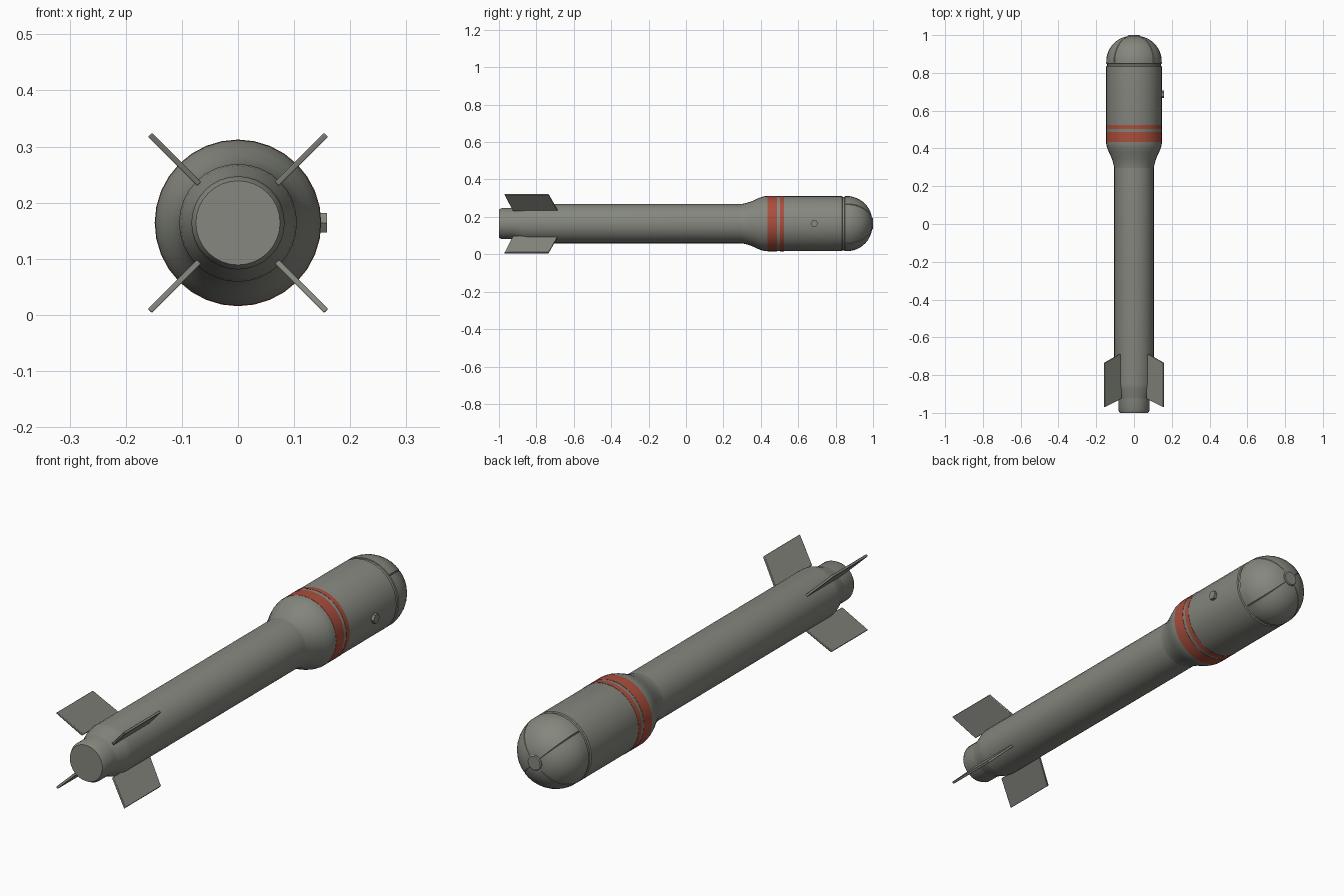
import bpy, bmesh, math
from mathutils import Matrix, Vector

cube = bpy.data.objects.get("Cube")
if cube:
    bpy.data.objects.remove(cube, do_unlink=True)

AXIS_Z = 0.164
SIDES = 32


def make_material(name, rgb):
    mat = bpy.data.materials.new(name)
    mat.use_nodes = True
    mat.diffuse_color = (*rgb, 1)
    mat.node_tree.nodes["Principled BSDF"].inputs["Base Color"].default_value = (*rgb, 1)
    return mat


grey = make_material("olive grey paint", (0.235, 0.245, 0.21))
red = make_material("red band paint", (0.40, 0.075, 0.045))


def add_object(name, bm, mat, angle=30):
    bmesh.ops.recalc_face_normals(bm, faces=bm.faces)
    mesh = bpy.data.meshes.new(name)
    bm.to_mesh(mesh)
    bm.free()
    mesh.materials.append(mat)
    obj = bpy.data.objects.new(name, mesh)
    bpy.context.collection.objects.link(obj)
    bpy.ops.object.select_all(action="DESELECT")
    obj.select_set(True)
    bpy.context.view_layer.objects.active = obj
    bpy.ops.object.shade_smooth_by_angle(angle=math.radians(angle))
    return obj


def lathe(name, profile, mat, seams=False):
    """Turn (y, radius) points about the long axis, with optional diagonal seams."""
    angles = [(2 * math.pi * i / SIDES, 0) for i in range(SIDES)]
    if seams:
        for q in range(4):
            mid = math.pi / 4 + q * math.pi / 2
            angles = [a for a in angles if abs(a[0] - mid) > 0.01]
            angles += [(mid - 0.02, 0), (mid, 0.004), (mid + 0.02, 0)]
        angles.sort()
    bm = bmesh.new()
    rings = [[bm.verts.new(((r - d) * math.cos(a), y, AXIS_Z + (r - d) * math.sin(a)))
              for a, d in angles] for y, r in profile]
    n = len(angles)
    for lower, upper in zip(rings, rings[1:]):
        for i in range(n):
            j = (i + 1) % n
            bm.faces.new((lower[i], lower[j], upper[j], upper[i]))
    bm.faces.new(rings[0])
    bm.faces.new(rings[-1])
    return add_object(name, bm, mat)


# Slim motor tube with a narrowed tail
lathe("motor_tube", [(-1, 0.075), (-0.985, 0.083), (-0.93, 0.083), (-0.915, 0.086),
                     (-0.87, 0.102), (-0.85, 0.105), (0.31, 0.105)], grey)

# Wide head with a flared shoulder and a groove behind the nose
lathe("warhead_body", [(0.29, 0.104), (0.305, 0.106), (0.325, 0.111), (0.35, 0.119),
                       (0.38, 0.133), (0.405, 0.143), (0.425, 0.1475), (0.833, 0.1475),
                       (0.836, 0.143), (0.855, 0.143)], grey)

# Painted bands
for name, start, end in (("wide_band", 0.435, 0.487), ("narrow_band", 0.502, 0.523)):
    lathe(name, [(start, 0.146), (start, 0.1485), (end, 0.1485), (end, 0.146)], red)

# Domed nose split by four diagonal seams, with a small tip cap
dome = [(0.847, 0.141), (0.849, 0.147)]
for i in range(1, 11):
    t = math.radians(8 * i)
    dome.append((0.855 + 0.142 * math.sin(t), 0.148 * math.cos(t) ** 0.9))
lathe("nose_dome", dome, grey, seams=True)
lathe("nose_cap", [(0.98, 0.032), (0.997, 0.032), (1.0, 0.028)], grey)

# Hexagonal plug on the left side
bm = bmesh.new()
bmesh.ops.create_cone(bm, cap_ends=True, segments=6, radius1=0.02, radius2=0.02, depth=0.02,
                      matrix=Matrix.Translation((0.149, 0.686, AXIS_Z))
                      @ Matrix.Rotation(math.pi / 2, 4, "Y"))
add_object("side_plug", bm, grey)


# Four swept tail fins
def make_fin(name, angle):
    outline = [(-0.925, 0.098), (-0.97, 0.222), (-0.735, 0.222), (-0.685, 0.098)]
    radial = Vector((math.cos(angle), 0, math.sin(angle)))
    side = Vector((-math.sin(angle), 0, math.cos(angle)))
    centre = Vector((0, 0, AXIS_Z))
    bm = bmesh.new()
    face = bm.faces.new([bm.verts.new(centre + radial * r + Vector((0, y, 0)) - side * 0.005)
                         for y, r in outline])
    out = bmesh.ops.extrude_face_region(bm, geom=[face])
    top = [v for v in out["geom"] if isinstance(v, bmesh.types.BMVert)]
    bmesh.ops.translate(bm, verts=top, vec=side * 0.01)
    fin = add_object(name, bm, grey)
    bevel = fin.modifiers.new("soft_edges", "BEVEL")
    bevel.width = 0.002
    bevel.segments = 2


for i, place in enumerate(("upper_left", "upper_right", "lower_right", "lower_left")):
    make_fin(place + "_fin", math.pi / 4 + i * math.pi / 2)
